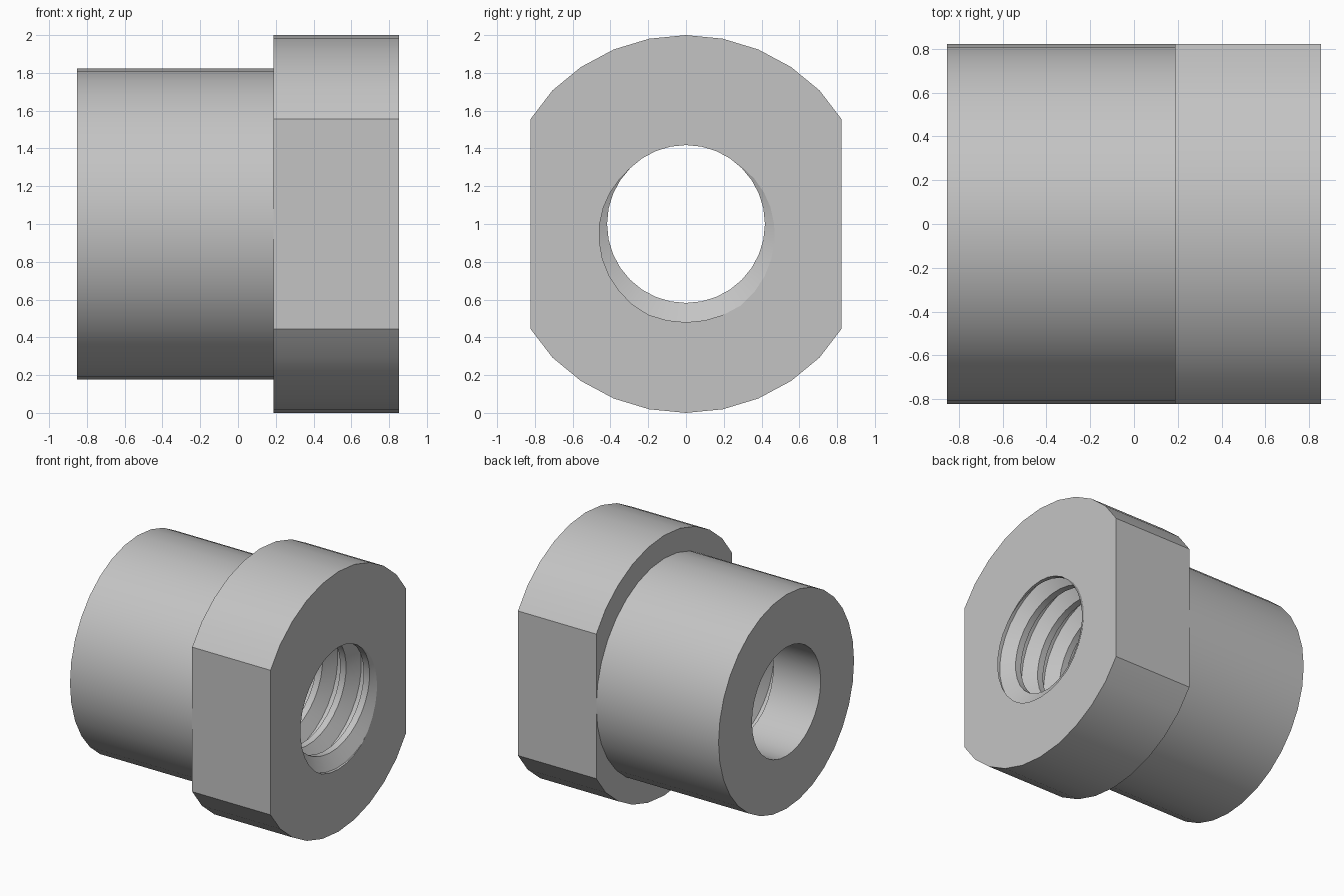
import bpy, bmesh, math

if "Cube" in bpy.data.objects:
    bpy.data.objects.remove(bpy.data.objects["Cube"])

N = 32                              # sides of every round part
X0, X1 = -0.853, 0.853              # overall length
STEP = 0.187                        # where the flange meets the sleeve
SLEEVE_R, FLAT_Y, BORE_R = 0.823, 0.823, 0.418
THREAD_X, PITCH, ROOT_R = -0.45, 0.2, 0.52
PHASE = math.radians(275)           # where the groove leaves the front face
ROOT_HALF, CREST = 0.085, 0.375     # groove profile in fractions of a pitch

angles = [2 * math.pi * i / N for i in range(N + 1)]


def ring(x, r):
    """Round cross-section."""
    return [(x, r * math.cos(a), 1 + r * math.sin(a)) for a in angles]


def flange_ring(x):
    """Round cross-section with two flats."""
    return [(x, max(-FLAT_Y, min(FLAT_Y, math.cos(a))), 1 + math.sin(a))
            for a in angles]


def thread_row(turn):
    """One helical line of the thread, clamped to the threaded length."""
    row = []
    for a in angles:
        t = (a - PHASE) / (2 * math.pi)
        x = max(THREAD_X, min(X1, X1 + PITCH * (turn + t)))
        u = (x - X1) / PITCH - t
        d = abs(u - round(u))
        f = max(0, min(1, (d - ROOT_HALF) / (CREST - ROOT_HALF)))
        r = ROOT_R + (BORE_R - ROOT_R) * f
        row.append((x, r * math.cos(a), 1 + r * math.sin(a)))
    return row


# Closed skin: thread, flange, sleeve, plain bore
rows = [thread_row(k + b) for k in range(-9, 3)
        for b in (-CREST, -ROOT_HALF, ROOT_HALF, CREST)]
rows += [flange_ring(X1), flange_ring(STEP), ring(STEP, SLEEVE_R),
         ring(X0, SLEEVE_R), ring(X0, BORE_R), ring(THREAD_X, BORE_R)]

bm = bmesh.new()
grid = [[bm.verts.new(p) for p in row] for row in rows]
for j, row in enumerate(grid):
    nxt = grid[(j + 1) % len(grid)]
    for i in range(N):
        bm.faces.new((row[i], row[i + 1], nxt[i + 1], nxt[i]))
bmesh.ops.remove_doubles(bm, verts=bm.verts, dist=0.0005)
bmesh.ops.dissolve_degenerate(bm, edges=bm.edges, dist=0.0001)
bmesh.ops.recalc_face_normals(bm, faces=bm.faces)

mesh = bpy.data.meshes.new("flanged_nut")
bm.to_mesh(mesh)
bm.free()
nut = bpy.data.objects.new("flanged_nut", mesh)
bpy.context.collection.objects.link(nut)

# Single grey colour
grey = bpy.data.materials.new("light_grey")
grey.diffuse_color = (0.55, 0.55, 0.55, 1)
grey.use_nodes = True
grey.node_tree.nodes["Principled BSDF"].inputs["Base Color"].default_value = grey.diffuse_color
mesh.materials.append(grey)

bpy.context.view_layer.objects.active = nut
nut.select_set(True)
bpy.ops.object.shade_smooth_by_angle(angle=math.radians(25))
